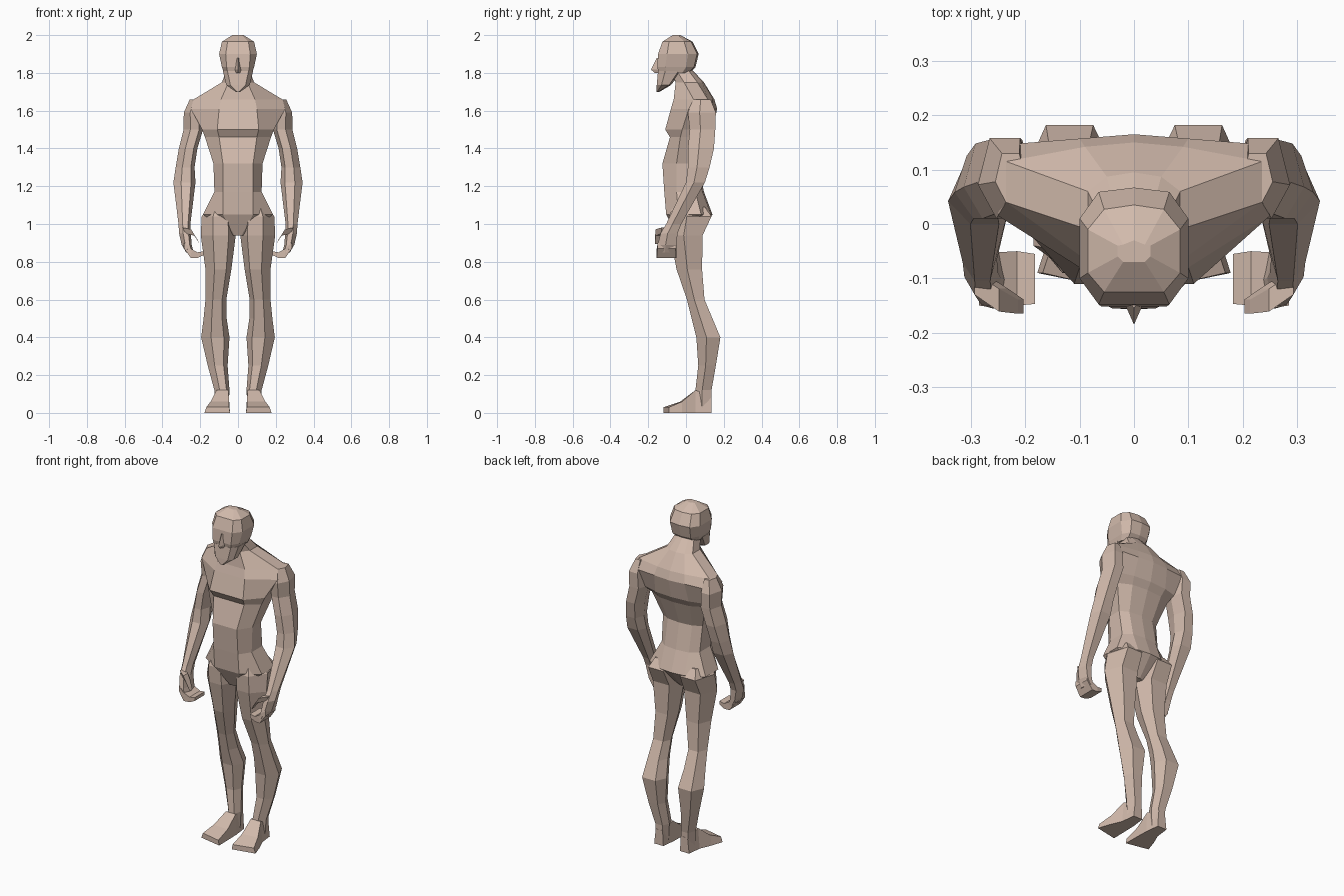
import bpy, bmesh
from mathutils import Vector

skin = bpy.data.materials.new("warm clay skin")
skin.diffuse_color = (0.64, 0.49, 0.41, 1)


def loft(name, rings, mirror=False):
    """Skin a list of equal-length point rings, capped at both ends."""
    bm = bmesh.new()
    vs = [[bm.verts.new(p) for p in r] for r in rings]
    n = len(vs[0])
    for a, b in zip(vs, vs[1:]):
        for i in range(n):
            j = (i + 1) % n
            bm.faces.new((a[i], a[j], b[j], b[i]))
    bm.faces.new(vs[0][::-1])
    bm.faces.new(vs[-1])
    bmesh.ops.recalc_face_normals(bm, faces=bm.faces)
    me = bpy.data.meshes.new(name)
    bm.to_mesh(me)
    bm.free()
    me.materials.append(skin)
    ob = bpy.data.objects.new(name, me)
    bpy.context.collection.objects.link(ob)
    if mirror:
        ob.modifiers.new("mirror", 'MIRROR').use_mirror_merge = False
    return ob


def limb_ring(z, x0, x1, y0, y1):
    """Six-sided horizontal section filling the given box."""
    shape = [(.2, 0), (.65, 0), (1, .42), (.78, 1), (.2, 1), (0, .5)]
    return [(x0 + u * (x1 - x0), y0 + v * (y1 - y0), z) for u, v in shape]


def body_ring(z, hw, fw, yf, ysf, ysb, yb, tilt=0):
    """Symmetric section: front panel, two side edges, back with a spine."""
    half = [(fw, yf), (hw, ysf), (hw, ysb), (fw, yb - .008)]
    right = [(x, y, z + tilt * y) for x, y in half]
    left = [(-x, y, h) for x, y, h in reversed(right)]
    return right + [(0, yb, z + tilt * yb)] + left


# Torso from crotch to neck
loft("torso", [body_ring(*r) for r in [
    (.94, .03, .02, -.05, -.03, .03, .05),
    (1.05, .185, .08, -.105, -.04, .08, .14),
    (1.17, .125, .08, -.115, -.05, .05, .095),
    (1.32, .13, .08, -.125, -.05, .03, .065),
    (1.46, .175, .10, -.085, -.03, .07, .115),
    (1.50, .19, .11, -.11, -.02, .11, .14),
    (1.61, .25, .10, -.08, .015, .145, .165),
    (1.66, .235, .09, -.065, .04, .115, .15),
    (1.75, .085, .05, -.055, -.01, .06, .095),
    (1.83, .055, .03, -.085, -.06, .0, .02)]])

# Cranium
loft("head", [body_ring(*r) for r in [
    (1.80, .075, .055, -.145, -.10, -.02, .02),
    (1.83, .085, .06, -.152, -.11, .0, .05),
    (1.90, .10, .065, -.148, -.10, .01, .067),
    (1.965, .085, .055, -.125, -.09, -.01, .035),
    (2.0, .03, .02, -.07, -.06, -.04, -.03)]])

# Jaw and pointed chin
loft("jaw", [body_ring(*r) for r in [
    (1.70, .012, .006, -.157, -.152, -.146, -.14),
    (1.735, .062, .04, -.155, -.13, -.09, -.08),
    (1.81, .08, .056, -.148, -.11, -.04, -.02)]])

# Nose wedge
loft("nose", [[(-w, -.14, z), (w, -.14, z), (0, y, z)] for w, y, z in
              [(.016, -.165, 1.80), (.02, -.185, 1.817), (.01, -.155, 1.88)]])

# Arms, running into curled hands
loft("arm", [limb_ring(*r) for r in [
    (1.66, .20, .255, .04, .13),
    (1.59, .19, .287, .01, .158),
    (1.50, .185, .288, .02, .155),
    (1.40, .215, .313, .01, .148),
    (1.30, .23, .33, .01, .125),
    (1.22, .225, .342, .0, .10),
    (1.00, .252, .315, -.105, -.025),
    (.95, .25, .312, -.135, -.045),
    (.89, .245, .298, -.15, -.05),
    (.85, .235, .275, -.155, -.052)]], mirror=True)

# Fingers curling inward
loft("fingers", [[(x, y0, z0), (x, y1, z0), (x, y1, z1), (x, y0, z1)]
                 for x, y0, y1, z0, z1 in [
    (.285, -.15, -.055, .87, .90), (.25, -.155, -.052, .82, .87),
    (.215, -.15, -.05, .82, .85), (.182, -.147, -.055, .835, .855)]], mirror=True)

# Thumb, a short tapered prism along its own axis
thumb = []
for c, r in [((.285, -.11, .965), .02), ((.24, -.14, .955), .021), ((.208, -.152, .905), .013)]:
    c = Vector(c)
    thumb.append([c + Vector(d) * r for d in
                  [(.4, -1, .8), (.4, 1, .8), (-.4, 1, -.8), (-.4, -1, -.8)]])
loft("thumb", thumb, mirror=True)

# Legs from hip to ankle
loft("leg", [limb_ring(*r) for r in [
    (1.09, .04, .16, -.07, .10),
    (1.04, .02, .192, -.09, .135),
    (.94, .012, .197, -.085, .088),
    (.76, .035, .172, -.05, .085),
    (.60, .062, .172, .005, .098),
    (.50, .06, .182, .03, .14),
    (.40, .045, .195, .055, .182),
    (.25, .055, .16, .065, .158),
    (.12, .045, .125, .05, .135),
    (.02, .05, .118, .05, .133)]], mirror=True)

# Feet: stations from heel to toe, outer toe edge set back
loft("foot", [[(x0, y, 0), (x1, y + s, 0), (x1 - .01, y + s, h), (x0 + .005, y, h)]
              for y, s, x0, x1, h in [
    (.135, 0, .055, .115, .09), (.05, 0, .045, .125, .12),
    (-.03, .01, .043, .155, .06), (-.118, .028, .042, .178, .03)]], mirror=True)
